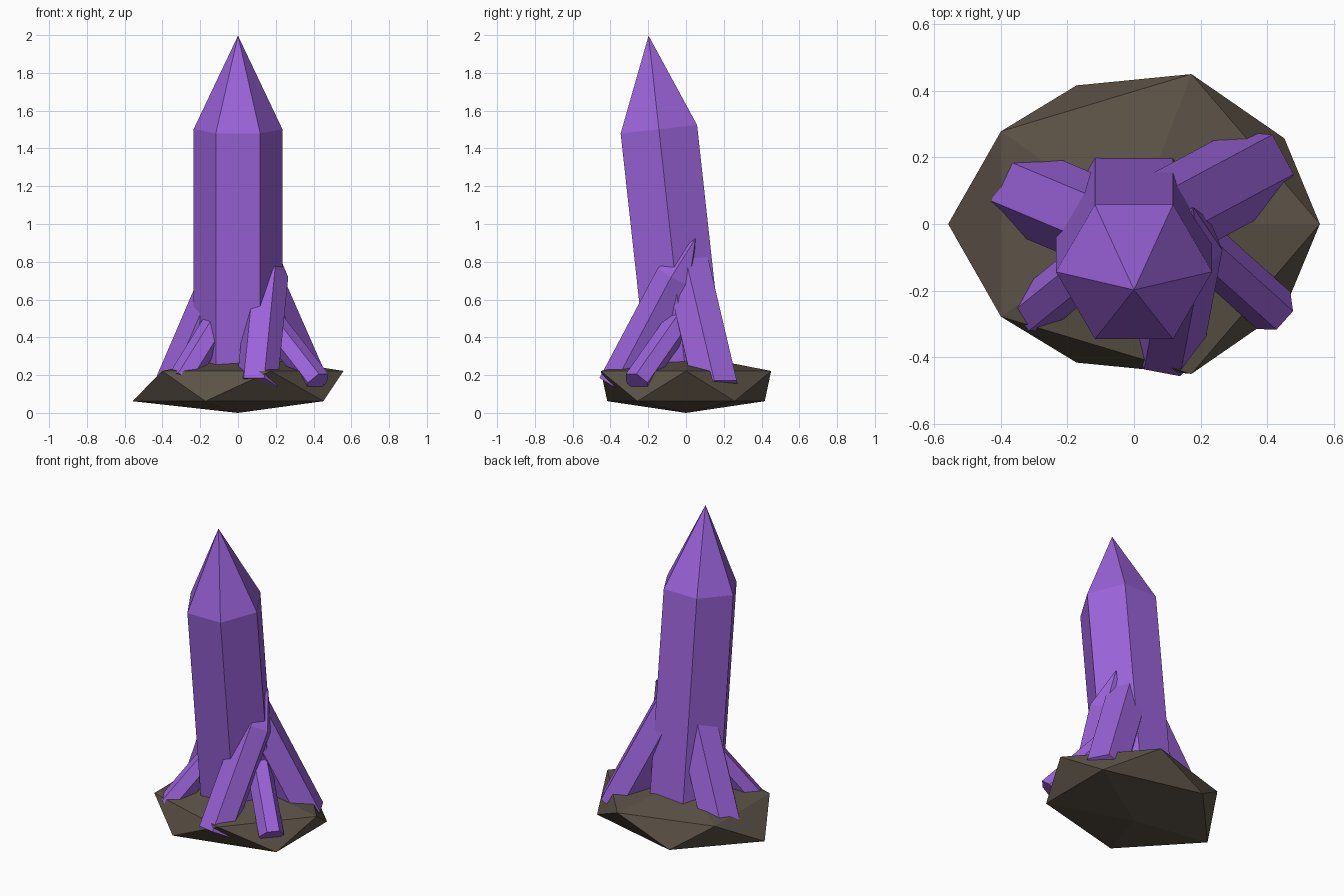
import bpy
import bmesh
import math
from mathutils import Vector, Matrix

cube = bpy.data.objects.get("Cube")
if cube:
    bpy.data.objects.remove(cube, do_unlink=True)


def make_material(name, rgb):
    mat = bpy.data.materials.new(name)
    mat.use_nodes = True
    colour = (*rgb, 1.0)
    mat.diffuse_color = colour
    mat.node_tree.nodes["Principled BSDF"].inputs["Base Color"].default_value = colour
    return mat


crystal_purple = make_material("crystal purple", (0.33, 0.125, 0.70))
rock_brown = make_material("rock brown", (0.107, 0.085, 0.062))


def add_object(name, bm, mat):
    bmesh.ops.recalc_face_normals(bm, faces=bm.faces)
    mesh = bpy.data.meshes.new(name)
    bm.to_mesh(mesh)
    bm.free()
    mesh.materials.append(mat)
    obj = bpy.data.objects.new(name, mesh)
    bpy.context.collection.objects.link(obj)
    return obj


# Crystal: six-sided prism with a pointed end, proportions tied to the radius
BODY, TIP = 5.98, 8.1


def add_crystal(name, radius, base, direction):
    axis = Vector(direction).normalized()
    # local x stays level, so one flat side always faces the lean
    side = Vector((axis.y, -axis.x, 0)).normalized()
    depth = axis.cross(side)
    bm = bmesh.new()
    rings = []
    for height in (0, BODY):
        ring = []
        for i in range(6):
            a = math.tau * i / 6
            ring.append(bm.verts.new((math.cos(a), math.sin(a), height)))
        rings.append(ring)
    lower, upper = rings
    tip = bm.verts.new((0, 0, TIP))
    bm.faces.new(lower)
    for i in range(6):
        j = (i + 1) % 6
        bm.faces.new((lower[i], lower[j], upper[j], upper[i]))
        bm.faces.new((upper[i], upper[j], tip))
    frame = Matrix((side, depth, axis)).transposed().to_4x4()
    place = Matrix.Translation(base) @ frame @ Matrix.Scale(radius, 4)
    bmesh.ops.transform(bm, matrix=place, verts=bm.verts)
    return add_object(name, bm, crystal_purple)


add_crystal("main_crystal", 0.235, (0, 0.01, 0.105), (0, -0.11, 1))
add_crystal("back_left_crystal", 0.135, (0.356, 0.16, 0.12), (-0.44, -0.235, 1))
add_crystal("back_right_crystal", 0.13, (-0.31, 0.09, 0.15), (0.43, -0.18, 1))
add_crystal("front_crystal", 0.11, (0.1, -0.365, 0.14), (0.1, 0.53, 1))
add_crystal("front_left_crystal", 0.075, (0.42, -0.26, 0.16), (-0.78, 0.7, 1))
add_crystal("front_right_crystal", 0.075, (-0.30, -0.26, 0.17), (0.62, 0.5, 1))

# Rock base: flattened twenty-sided stone, with its rings at chosen heights
bm = bmesh.new()
bmesh.ops.create_icosphere(bm, subdivisions=1, radius=1)
for v in bm.verts:
    is_upper = v.co.z > 0
    is_pole = abs(v.co.z) > 0.9
    v.co.x *= 0.625 if v.co.x > 0 or not is_upper else 0.553
    v.co.y *= 0.53 if is_upper else 0.49
    if is_upper:
        v.co.z = 0.31 if is_pole else 0.222
    else:
        v.co.z = 0 if is_pole else 0.062
add_object("rock_base", bm, rock_brown)
